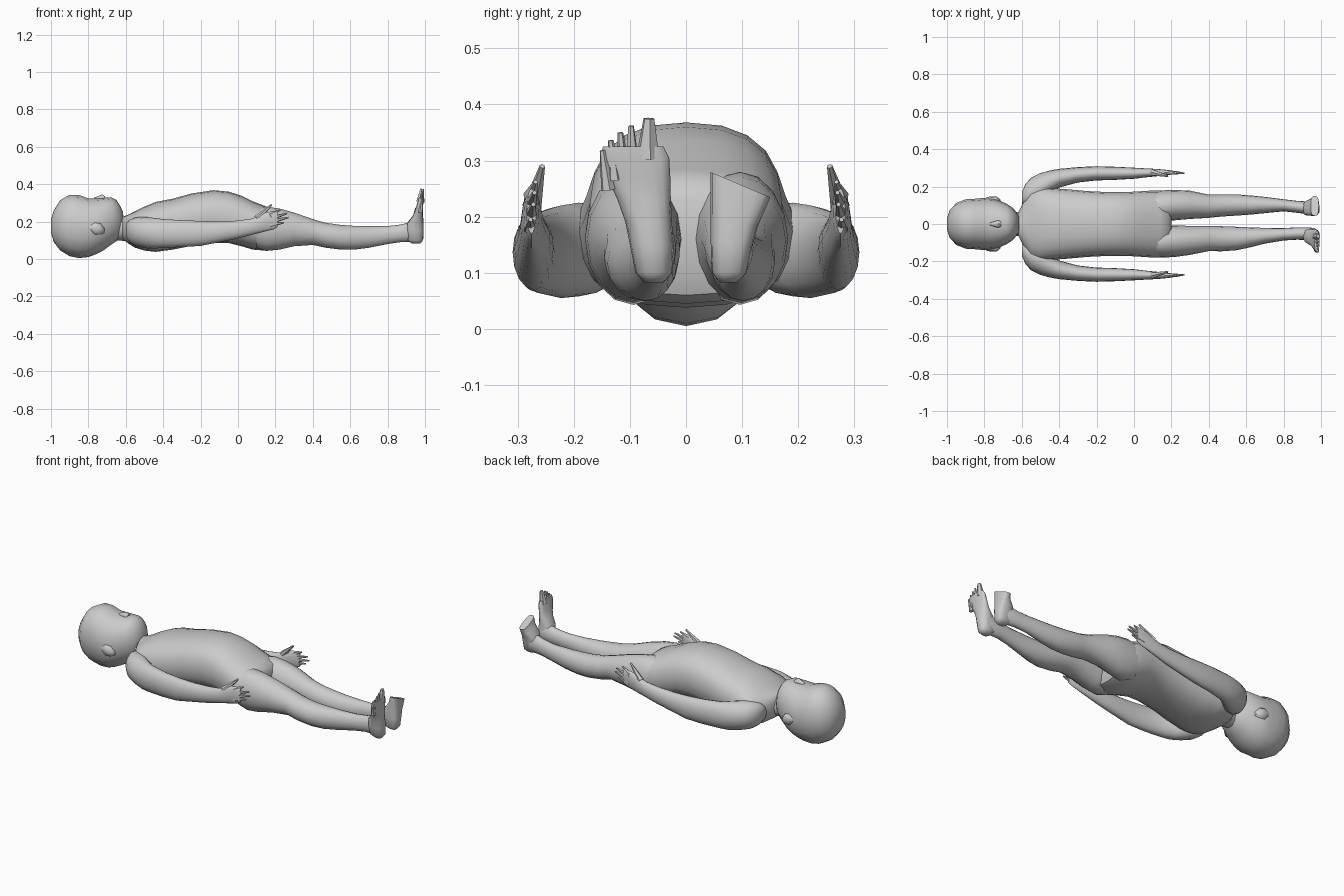
import bpy, bmesh, math

skin = bpy.data.materials.new("plain grey")
skin.diffuse_color = (0.6, 0.6, 0.6, 1)


def finish(name, bm, angle=50):
    bmesh.ops.recalc_face_normals(bm, faces=bm.faces)
    me = bpy.data.meshes.new(name)
    bm.to_mesh(me)
    bm.free()
    ob = bpy.data.objects.new(name, me)
    bpy.context.collection.objects.link(ob)
    me.materials.append(skin)
    bpy.ops.object.select_all(action='DESELECT')
    ob.select_set(True)
    bpy.context.view_layer.objects.active = ob
    bpy.ops.object.shade_smooth_by_angle(angle=math.radians(angle))
    return ob


def loft(name, rows, axis='x', n=16, power=2.0, side=1, tilt=None):
    """Rows are (station, lo, hi, lo, hi): y,z limits along x, or x,y limits along z."""
    bm = bmesh.new()
    rings = []
    for t, a0, a1, b0, b1 in rows:
        ring = []
        for i in range(n):
            w = 2 * math.pi * i / n
            c, s = math.cos(w), math.sin(w)
            a = (a0 + a1) / 2 + (a1 - a0) / 2 * math.copysign(abs(c) ** (2 / power), c)
            b = (b0 + b1) / 2 + (b1 - b0) / 2 * math.copysign(abs(s) ** (2 / power), s)
            p = [t, a, b] if axis == 'x' else [a, b, t]
            if tilt:
                p[2] += tilt(p)
            p[1] *= side
            ring.append(bm.verts.new(p))
        rings.append(ring)
    for r, q in zip(rings, rings[1:]):
        for i in range(n):
            j = (i + 1) % n
            bm.faces.new((r[i], r[j], q[j], q[i]))
    bm.faces.new(rings[0])
    bm.faces.new(rings[-1])
    return finish(name, bm)


def digit(name, a, b, r0, r1, n=6):
    """Tapered finger or toe between two points."""
    from mathutils import Vector
    a, b = Vector(a), Vector(b)
    bm = bmesh.new()
    bmesh.ops.create_cone(bm, cap_ends=True, segments=n, radius1=r0, radius2=r1,
                          depth=(b - a).length)
    bm.transform((b - a).to_track_quat('Z', 'Y').to_matrix().to_4x4())
    bmesh.ops.translate(bm, verts=bm.verts, vec=(a + b) / 2)
    return finish(name, bm)


# Head and neck
loft("head", [
    (-1.0, -.03, .03, .14, .21), (-.985, -.075, .075, .09, .26),
    (-.95, -.112, .112, .045, .315), (-.90, -.132, .132, .015, .343),
    (-.85, -.135, .135, .005, .342), (-.80, -.14, .14, .01, .324),
    (-.76, -.137, .137, .025, .324), (-.72, -.125, .125, .045, .327),
    (-.68, -.108, .108, .075, .33), (-.65, -.088, .088, .095, .315),
    (-.63, -.065, .065, .12, .285), (-.615, -.04, .04, .15, .25)], power=2.15)
loft("neck", [(-.70, -.06, .06, .09, .23), (-.64, -.06, .06, .10, .235),
              (-.60, -.07, .07, .095, .23), (-.54, -.12, .12, .09, .24)])
loft("nose", [(-.77, -.008, .008, .31, .328), (-.725, -.02, .02, .31, .345),
              (-.71, -.014, .014, .31, .334)], n=8)

# Torso, chest to hips
loft("torso", [
    (-.62, -.06, .06, .11, .225), (-.59, -.12, .12, .085, .235),
    (-.55, -.19, .19, .06, .255), (-.50, -.20, .20, .045, .28),
    (-.44, -.192, .192, .038, .305), (-.35, -.185, .185, .05, .322),
    (-.25, -.176, .176, .07, .35), (-.13, -.17, .17, .085, .368),
    (-.05, -.17, .17, .085, .36), (.02, -.174, .174, .068, .338),
    (.08, -.178, .178, .05, .308), (.14, -.178, .178, .045, .285),
    (.185, -.165, .165, .06, .265), (.20, -.13, .13, .10, .23)], n=20, power=2.4)

# Legs, slightly uneven in stance
loft("leg_back", [
    (.10, .02, .175, .06, .27), (.15, .012, .18, .043, .28), (.22, .02, .182, .05, .27),
    (.30, .027, .178, .068, .248), (.40, .033, .157, .075, .213), (.47, .04, .158, .06, .193),
    (.55, .045, .158, .05, .182), (.62, .05, .153, .05, .177), (.70, .058, .145, .06, .175),
    (.80, .068, .132, .08, .176), (.87, .06, .124, .09, .184), (.93, .052, .12, .09, .20),
    (.965, .055, .11, .10, .19)])
loft("leg_front", [
    (.10, .02, .175, .06, .27), (.15, .008, .18, .043, .28), (.22, .008, .176, .05, .27),
    (.30, .01, .165, .068, .248), (.40, .011, .145, .075, .213), (.47, .012, .146, .06, .193),
    (.55, .015, .14, .05, .182), (.62, .018, .125, .05, .177), (.70, .021, .105, .06, .175),
    (.80, .022, .088, .08, .176), (.87, .018, .084, .09, .184), (.93, .018, .085, .09, .20),
    (.965, .022, .08, .10, .19)], side=-1)

# Feet: one whole with toes, one cut short at a slant
loft("foot_front", [
    (.083, .93, .975, .04, .075), (.10, .905, .99, .024, .09), (.15, .90, .993, .022, .10),
    (.19, .905, .992, .025, .108), (.23, .935, .988, .027, .122), (.27, .95, .988, .028, .14),
    (.305, .96, .992, .03, .153), (.325, .965, .992, .04, .148)], 'z', side=-1, power=2.4)
for i, (y, z) in enumerate([(.066, .375), (.098, .362), (.117, .35), (.134, .336), (.149, .318)]):
    digit(f"toe_{i + 1}", (.975, -(y * .85 + .012), z - .07), (.985, -y, z),
          .022 if i == 0 else .013, .01 if i == 0 else .005)
loft("foot_back", [
    (.083, .93, .975, .06, .09), (.10, .905, .99, .046, .108), (.15, .90, .993, .044, .118),
    (.19, .905, .992, .044, .128), (.225, .935, .99, .044, .14), (.258, .945, .988, .044, .15)],
     'z', power=3, tilt=lambda p: (.095 - p[1]) * .43 * max(0, (p[2] - .12) / .14))

# Arms, hands and ears on both sides
finger_ends = [(.225, .268, .262), (.262, .27, .243), (.27, .272, .222), (.245, .277, .195)]
for side, tag in ((1, "back"), (-1, "front")):
    loft("arm_" + tag, [
        (-.60, .11, .17, .12, .19), (-.58, .09, .215, .09, .21), (-.55, .09, .248, .07, .222),
        (-.50, .11, .272, .058, .225), (-.45, .16, .286, .055, .22), (-.40, .195, .295, .06, .213),
        (-.30, .222, .304, .064, .207), (-.20, .233, .309, .07, .203), (-.10, .236, .306, .09, .20),
        (0, .242, .301, .11, .205), (.07, .25, .297, .128, .215), (.11, .254, .295, .138, .23),
        (.15, .258, .292, .148, .25), (.19, .262, .288, .158, .255), (.21, .267, .284, .17, .25)],
        side=side)
    for i, (x, y, z) in enumerate(finger_ends):
        digit(f"finger_{i + 1}_{tag}", (.17, .277 * side, .235 - i * .018),
              (x, y * side, z), .014, .004)
    digit("thumb_" + tag, (.10, .275 * side, .215), (.18, .256 * side, .29), .018, .005)
    loft("ear_" + tag, [(-.79, .125, .142, .155, .18), (-.765, .12, .148, .13, .195),
                        (-.735, .11, .148, .13, .19), (-.715, .105, .132, .14, .165)],
         n=8, side=side)
